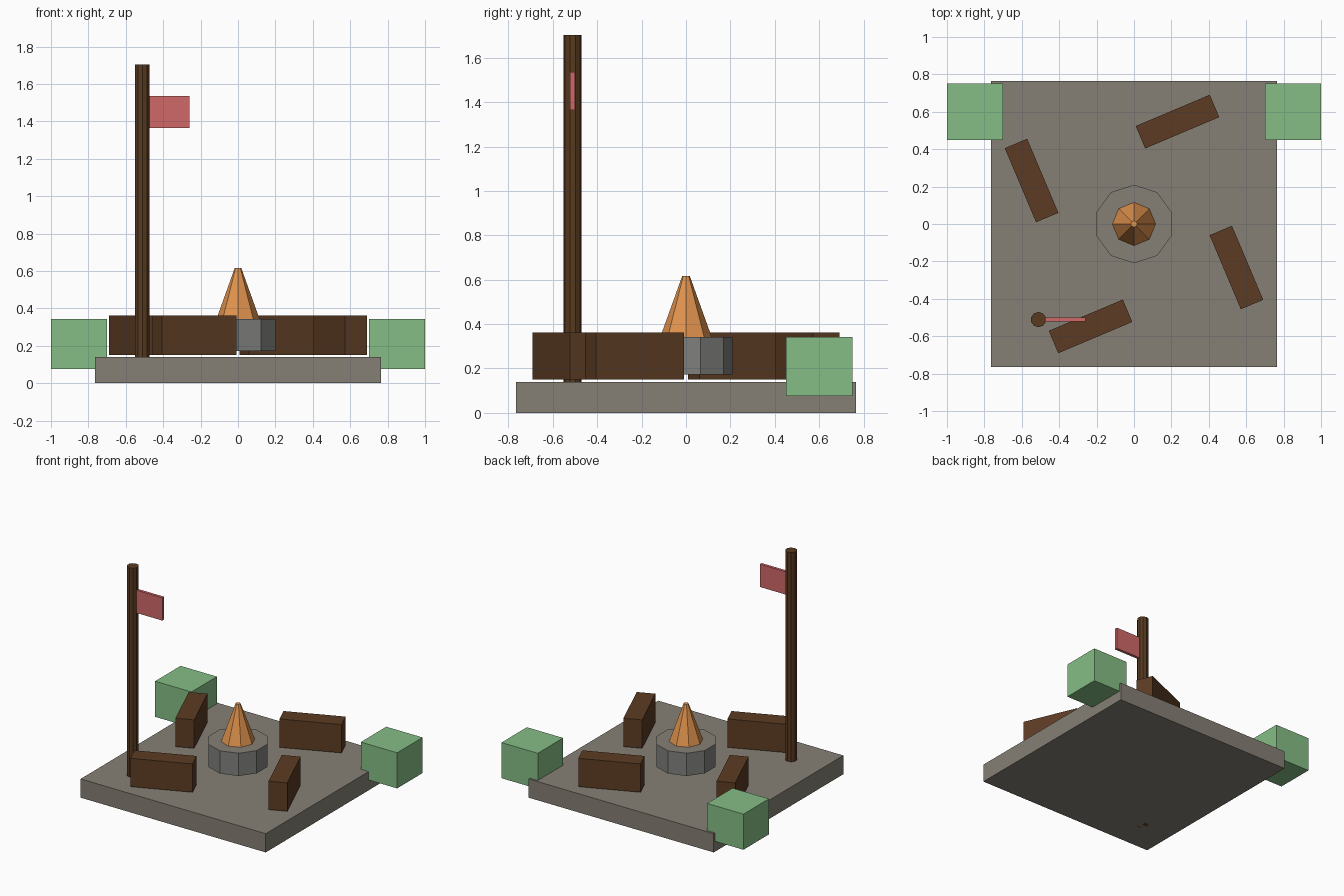
import bpy
import math

cube = bpy.data.objects.get("Cube")
if cube:
    bpy.data.objects.remove(cube, do_unlink=True)


def material(name, rgb):
    """Flat material from 0-255 display values, stored as linear."""
    lin = [(c / 255 / 12.92) if c < 11 else ((c / 255 + 0.055) / 1.055) ** 2.4 for c in rgb]
    mat = bpy.data.materials.new(name)
    mat.use_nodes = True
    mat.diffuse_color = (*lin, 1)
    mat.node_tree.nodes["Principled BSDF"].inputs["Base Color"].default_value = (*lin, 1)
    return mat


EARTH = material("earth_grey", (134, 128, 117))
STONE = material("stone_grey", (128, 128, 125))
LOG = material("log_brown", (92, 60, 36))
POLE = material("pole_brown", (88, 58, 32))
FLAME = material("flame_orange", (226, 148, 78))
CLOTH = material("flag_red", (208, 104, 104))
LEAF = material("leaf_green", (134, 190, 134))


def finish(name, mat):
    obj = bpy.context.object
    obj.name = name
    obj.data.materials.append(mat)
    return obj


def box(name, mat, centre, size, angle=0.0):
    bpy.ops.mesh.primitive_cube_add(size=1, location=centre, rotation=(0, 0, angle))
    bpy.context.object.scale = size
    return finish(name, mat)


def cone(name, mat, xy, z0, z1, r0, r1, sides):
    bpy.ops.mesh.primitive_cone_add(vertices=sides, radius1=r0, radius2=r1, depth=z1 - z0,
                                    location=(*xy, (z0 + z1) / 2))
    return finish(name, mat)


# Ground slab
box("ground_slab", EARTH, (0, 0, 0.07), (1.53, 1.53, 0.14))

# Fire pit: stone sides, earth top
pit = cone("fire_pit", STONE, (0, 0), 0.172, 0.342, 0.21, 0.21, 10)
pit.data.materials.append(EARTH)
for face in pit.data.polygons:
    face.material_index = 1 if face.normal.z > 0.5 else 0
cone("flame", FLAME, (0, 0), 0.33, 0.617, 0.12, 0.017, 8)

# Four log benches turned around the fire
for i in range(4):
    turn = i * math.pi / 2
    c, s = math.cos(turn), math.sin(turn)
    x, y = -0.2325, -0.5475
    box(f"log_bench_{i + 1}", LOG, (x * c - y * s, x * s + y * c, 0.256),
        (0.43, 0.13, 0.212), math.radians(22.9) + turn)

# Flag pole and flag
cone("flag_pole", POLE, (-0.511, -0.511), 0, 1.703, 0.041, 0.041, 10)
box("flag", CLOTH, (-0.3725, -0.511, 1.45), (0.225, 0.022, 0.17))

# Bushes at the back corners
for side, sign in (("left", 1), ("right", -1)):
    box(f"{side}_bush", LEAF, (sign * 0.85, 0.6, 0.21), (0.3, 0.3, 0.266))
